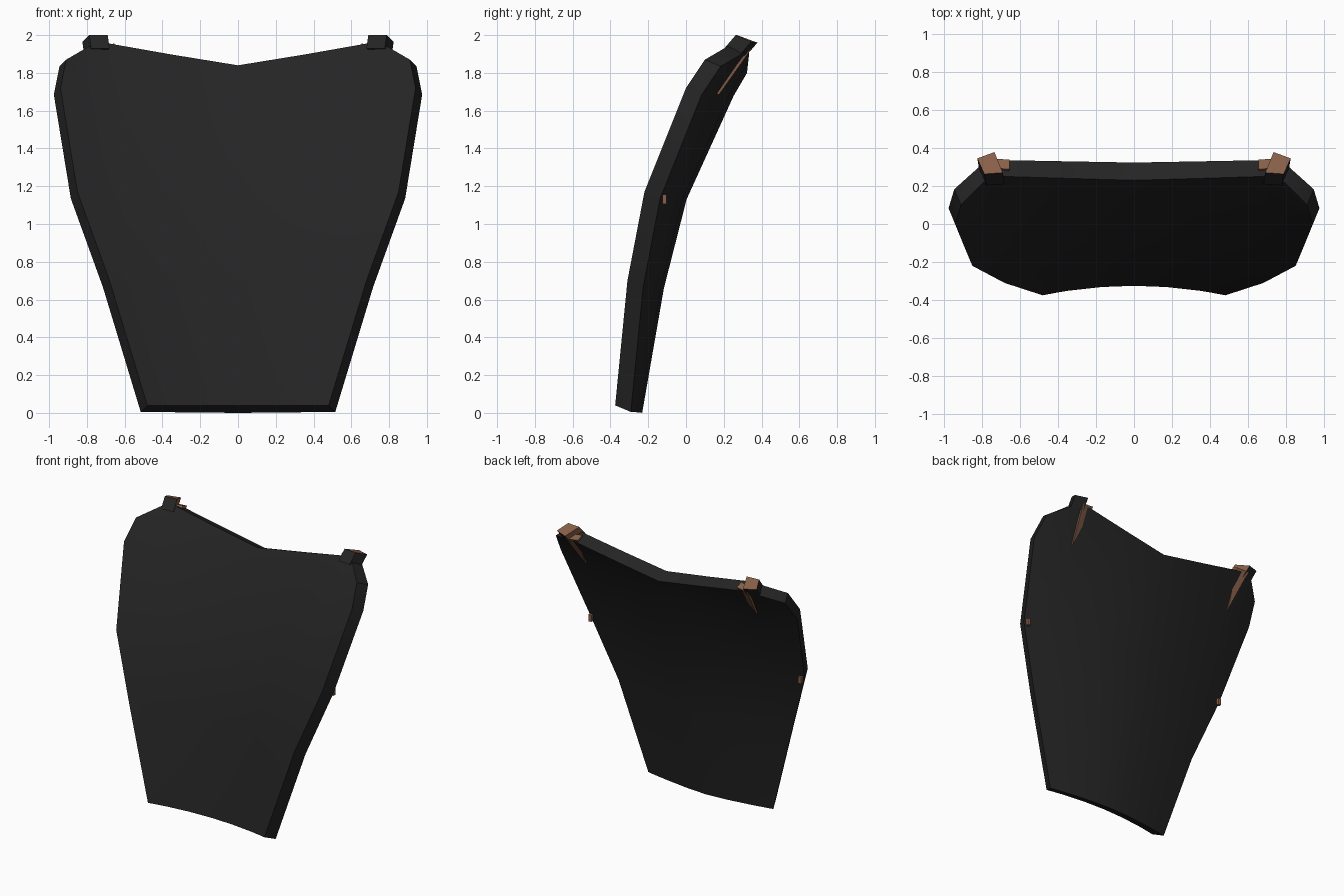
import bpy, bmesh
from mathutils import Vector

if "Cube" in bpy.data.objects:
    bpy.data.objects.remove(bpy.data.objects["Cube"])


def material(name, rgb):
    m = bpy.data.materials.new(name)
    m.diffuse_color = (*rgb, 1)
    m.use_nodes = True
    m.node_tree.nodes["Principled BSDF"].inputs["Base Color"].default_value = m.diffuse_color
    return m


BLACK = material("black plate", (0.018, 0.018, 0.018))
BROWN = material("brown leather", (0.25, 0.118, 0.068))


def make(name, verts, faces, mats):
    """Mesh of the +x half, mirrored across x = 0."""
    me = bpy.data.meshes.new(name)
    me.from_pydata(verts, [], faces)
    bm = bmesh.new()
    bm.from_mesh(me)
    bmesh.ops.recalc_face_normals(bm, faces=bm.faces)
    bm.to_mesh(me)
    bm.free()
    ob = bpy.data.objects.new(name, me)
    bpy.context.collection.objects.link(ob)
    for m in mats:
        me.materials.append(m)
    mod = ob.modifiers.new("mirror", 'MIRROR')
    mod.use_clip = True
    mod.merge_threshold = 0.001
    return ob


# curved plate: rows of (half width, centre y, edge y, z), then the neckline and shoulder
US = [0, 0.36, 0.72, 0.87, 1]
ROWS = [(0.48, -0.325, -0.375, 0.04), (0.68, -0.21, -0.31, 0.70),
        (0.85, -0.09, -0.22, 1.17), (0.94, 0.16, 0.0, 1.72)]
TOP = [(0, 0.23, 1.84), (0.35, 0.24, 1.897), (0.68, 0.25, 1.955), (0.79, 0.22, 1.94), (0.91, 0.10, 1.87)]
front = [[Vector((w * u, c + (e - c) * u * u, z)) for u in US] for w, c, e, z in ROWS]
front.append([Vector(p) for p in TOP])
nr, nc = len(front), len(US)
verts = [p for row in front for p in row]
# back layer is pushed back, a little down, and outward at the sides
for row in front:
    for u, p in zip(US, row):
        verts.append(p + Vector((0.035 * u ** 4, 0.093 - 0.01 * u, -0.04 + 0.005 * u)))
N = nr * nc


def f(r, c):
    return r * nc + c


faces = []
for r in range(nr - 1):
    for c in range(nc - 1):
        q = [f(r, c), f(r, c + 1), f(r + 1, c + 1), f(r + 1, c)]
        faces += [q, [i + N for i in reversed(q)]]
rim = [f(0, c) for c in range(nc)] + [f(r, nc - 1) for r in range(1, nr)] + \
      [f(nr - 1, c) for c in range(nc - 2, -1, -1)]
for a, b in zip(rim, rim[1:]):
    faces.append([a, b, b + N, a + N])
plate = make("armour_plate", verts, faces, [BLACK])
bpy.context.view_layer.objects.active = plate
plate.select_set(True)
bpy.ops.object.shade_smooth_by_angle(angle=0.5)

# shoulder tabs: slanted blocks, leather on the top and inner sides
top = [Vector(p) for p in ((0.69, 0.27, 2.0), (0.787, 0.263, 2.0), (0.824, 0.345, 1.965), (0.734, 0.378, 1.96))]
bottom = [p + Vector((-0.01, -0.06, -0.07)) for p in top]
box = [(0, 1, 2, 3), (7, 6, 5, 4), (0, 4, 5, 1), (1, 5, 6, 2), (2, 6, 7, 3), (3, 7, 4, 0)]
tab = make("shoulder_tab", top + bottom, box, [BLACK, BROWN])
for i in (0, 5):
    tab.data.polygons[i].material_index = 1

# leather wedges tapering down the back below the tabs
tri = [Vector(p) for p in ((0.655, 0.338, 1.935), (0.75, 0.345, 1.925), (0.705, 0.175, 1.685))]
make("strap_wedge", tri + [p + Vector((0, -0.05, 0.02)) for p in tri],
     [(0, 1, 2), (5, 4, 3), (0, 3, 4, 1), (1, 4, 5, 2), (2, 5, 3, 0)], [BROWN])

# small leather studs near the side edges
c = Vector((0.865, -0.115, 1.13))
stud = [c + Vector((x, y, z)) for z in (0.025, -0.025)
        for x, y in ((-0.012, -0.01), (0.012, -0.01), (0.012, 0.012), (-0.012, 0.012))]
make("side_stud", stud, box, [BROWN])
